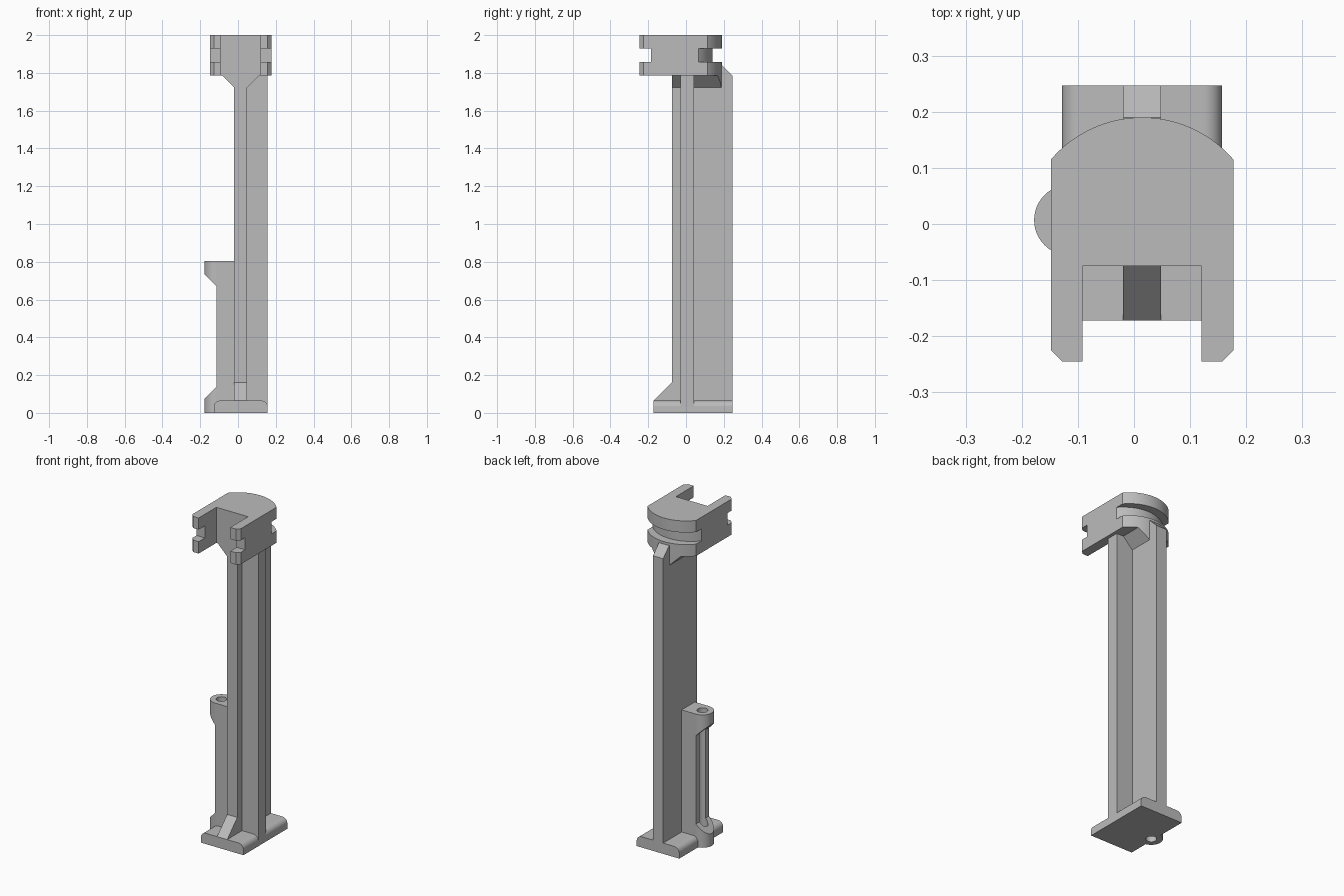
import bpy, bmesh, math
from mathutils import Vector

cube = bpy.data.objects.get("Cube")
if cube:
    bpy.data.objects.remove(cube, do_unlink=True)

grey = bpy.data.materials.new("plain_grey")
grey.use_nodes = True
grey.diffuse_color = (0.5, 0.5, 0.5, 1)
grey.node_tree.nodes["Principled BSDF"].inputs["Base Color"].default_value = (0.5, 0.5, 0.5, 1)

CX = 0.0145                    # centre line of the post
HW = 0.1625                    # half width of the head
BX, BY, BR = -0.115, 0.007, 0.063   # screw boss axis and radius


def prism(name, pts, lo, hi, axis="z", cuts=(), smooth=False):
    """Extrude a profile along an axis, then trim by planes (point, outward normal)."""
    place = {"x": lambda u, v, w: (w, u, v),
             "y": lambda u, v, w: (u, w, v),
             "z": lambda u, v, w: (u, v, w)}[axis]
    bm = bmesh.new()
    face = bm.faces.new([bm.verts.new(place(u, v, lo)) for u, v in pts])
    ext = bmesh.ops.extrude_face_region(bm, geom=[face])
    verts = [g for g in ext["geom"] if isinstance(g, bmesh.types.BMVert)]
    bmesh.ops.translate(bm, verts=verts, vec=Vector(place(0, 0, hi - lo)))
    for co, no in cuts:
        bmesh.ops.bisect_plane(bm, geom=bm.verts[:] + bm.edges[:] + bm.faces[:],
                               plane_co=co, plane_no=no, clear_outer=True)
        rim = [e for e in bm.edges if e.is_boundary]
        if rim:
            bmesh.ops.holes_fill(bm, edges=rim)
    bmesh.ops.recalc_face_normals(bm, faces=bm.faces[:])
    mesh = bpy.data.meshes.new(name)
    bm.to_mesh(mesh)
    bm.free()
    mesh.materials.append(grey)
    ob = bpy.data.objects.new(name, mesh)
    bpy.context.collection.objects.link(ob)
    if smooth:
        activate(ob)
        bpy.ops.object.shade_smooth_by_angle(angle=math.radians(25))
    return ob


def activate(ob):
    bpy.ops.object.select_all(action="DESELECT")
    ob.select_set(True)
    bpy.context.view_layer.objects.active = ob


def arc(cx, cy, r, a0, a1, n):
    angles = [math.radians(a0 + (a1 - a0) * i / n) for i in range(n + 1)]
    return [(cx + r * math.cos(a), cy + r * math.sin(a)) for a in angles]


def rect(x0, x1, y0, y1):
    return [(x0, y0), (x1, y0), (x1, y1), (x0, y1)]


def back_arc(top):
    """Curved back edge of the head, from +x to -x, peaking at y = top."""
    r = 0.2135
    half = math.degrees(math.asin(HW / r))
    return arc(CX, top - r, r, 90 - half, 90 + half, 32)


def head_outline(front, back, chamfer):
    left, right = CX - HW, CX + HW
    pts = [(-0.092, -0.075), (-0.092, front)]
    if chamfer:
        pts += [(left + chamfer, front), (left, front + chamfer)]
    else:
        pts += [(left, front)]
    pts += back_arc(back)[::-1]
    if chamfer:
        pts += [(right, front + chamfer), (right - chamfer, front)]
    else:
        pts += [(right, front)]
    return pts + [(0.12, front), (0.12, -0.075)]


# Base plate with rounded long edges
R = 0.033
base = prism("base_plate",
             [(-0.128, 0), (0.157, 0)]
             + arc(0.157 - R, 0.065 - R, R, 0, 90, 10)
             + arc(-0.128 + R, 0.065 - R, R, 90, 180, 10),
             -0.172, 0.247, "y", smooth=True)

# Post: spine with front foot brace and chamfered upper back
prism("spine", [(-0.172, 0.06), (0.247, 0.06), (0.247, 1.785), (0.19, 1.842),
                (0.13, 1.842), (0.13, 1.79), (-0.075, 1.79), (-0.075, 0.162),
                (-0.172, 0.065)], -0.02, 0.048, "x")
prism("side_rib", rect(0.04, 0.157, -0.03, 0.043), 0.03, 1.79)

# Shorter rib carrying the screw bosses
rib = prism("boss_rib", rect(BX, -0.015, BY - BR, BY + BR), 0, 0.803)
half_disc = arc(BX, BY, BR, 90, 270, 24)
upper = prism("upper_boss", half_disc, 0.6, 0.803, smooth=True,
              cuts=[((BX, 0, 0.672), (-1, 0, -1))])
lower = prism("lower_boss", half_disc, 0, 0.3, smooth=True,
              cuts=[((BX, 0, 0.138), (-1, 0, 1))])

# Screw hole running through the bosses, rib and base
cutter = prism("hole_cutter", arc(BX, BY, 0.03, 0, 348.75, 31), -0.1, 1)
cutter.hide_render = True
for ob in (base, rib, upper, lower):
    mod = ob.modifiers.new("hole", "BOOLEAN")
    mod.operation = "DIFFERENCE"
    mod.solver = "EXACT"
    mod.object = cutter
    activate(ob)
    bpy.ops.object.modifier_apply(modifier=mod.name)
    bpy.ops.object.shade_smooth_by_angle(angle=math.radians(25))
bpy.data.objects.remove(cutter, do_unlink=True)

# Flared support under the head
left, right = CX - HW, CX + HW
prism("head_support", [(left, -0.075), (right, -0.075)] + back_arc(0.19),
      1.722, 1.787, smooth=True,
      cuts=[((0.048, 0, 1.722), (1, 0, -1)), ((-0.02, 0, 1.722), (-1, 0, -1))])

# Forked head: two lips around a recessed band
prism("head_lower_lip", head_outline(-0.245, 0.19, 0.02), 1.785, 1.857, smooth=True)
prism("head_band", head_outline(-0.185, 0.14, 0), 1.857, 1.93, smooth=True)
prism("head_upper_lip", head_outline(-0.245, 0.19, 0.02), 1.93, 2.0, smooth=True)
